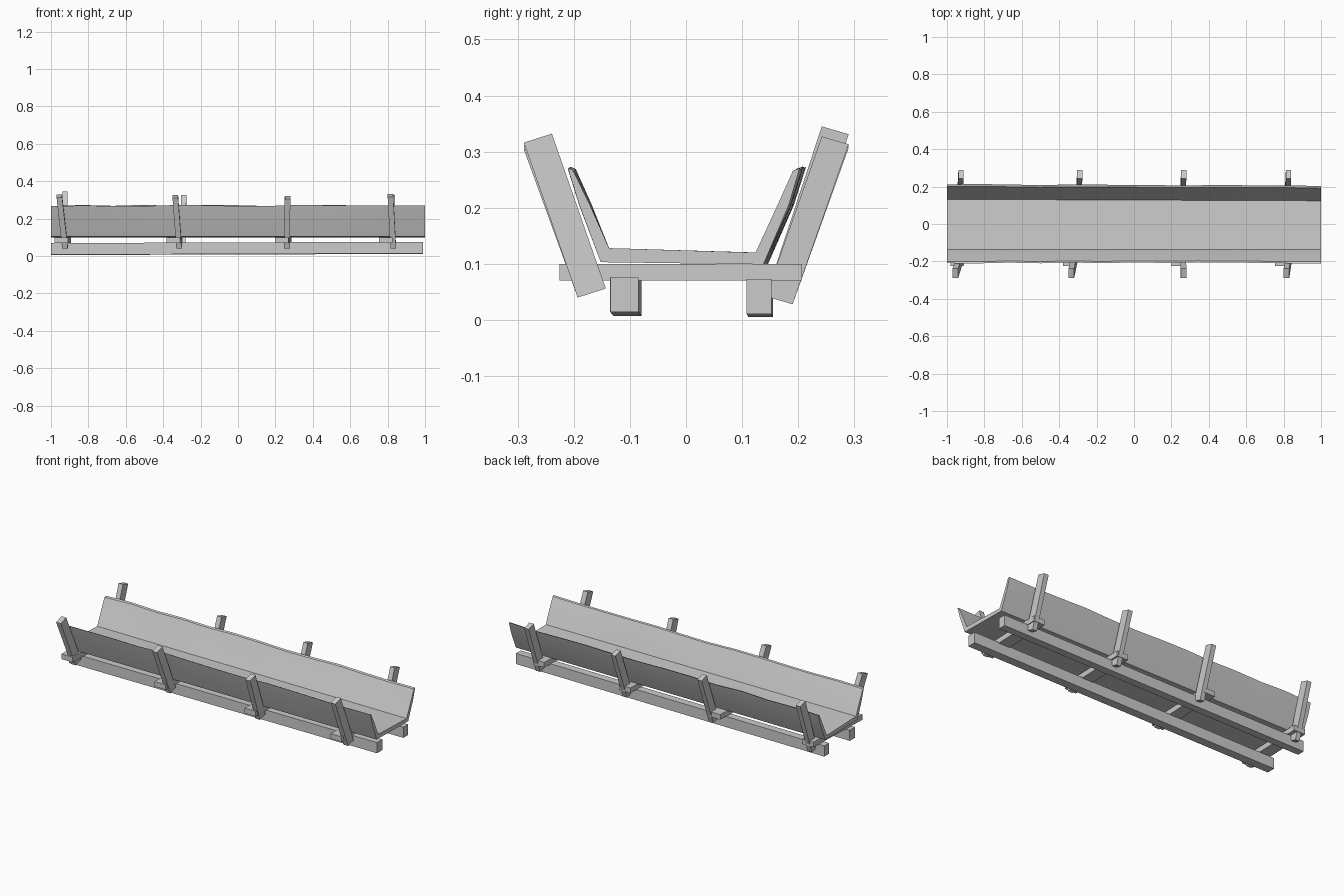
import bpy, bmesh, random
from mathutils import Vector

random.seed(4)
if "Cube" in bpy.data.objects:
    bpy.data.objects.remove(bpy.data.objects["Cube"])

wood = bpy.data.materials.new("grey_wood")
wood.use_nodes = True
GREY = (0.6, 0.6, 0.6, 1)
wood.diffuse_color = GREY
wood.node_tree.nodes["Principled BSDF"].inputs["Base Color"].default_value = GREY


def loft(name, rings, smooth=False):
    """Skin matching cross-sections into a closed solid."""
    bm = bmesh.new()
    loops = [[bm.verts.new(p) for p in ring] for ring in rings]
    n = len(loops[0])
    for a, b in zip(loops, loops[1:]):
        for i in range(n):
            j = (i + 1) % n
            bm.faces.new((a[i], a[j], b[j], b[i]))
    bm.faces.new(loops[0])
    bm.faces.new(loops[-1])
    bmesh.ops.recalc_face_normals(bm, faces=bm.faces)
    mesh = bpy.data.meshes.new(name)
    bm.to_mesh(mesh)
    bm.free()
    mesh.materials.append(wood)
    obj = bpy.data.objects.new(name, mesh)
    bpy.context.collection.objects.link(obj)
    if smooth:
        bpy.ops.object.select_all(action="DESELECT")
        obj.select_set(True)
        bpy.context.view_layer.objects.active = obj
        bpy.ops.object.shade_smooth_by_angle(angle=0.5)
    return obj


def beam(name, start, end, u, v):
    """Square timber between two points; u and v are half-size vectors."""
    u, v = Vector(u), Vector(v)
    rings = [[Vector(c) + u * s + v * t for s, t in ((-1, -1), (1, -1), (1, 1), (-1, 1))]
             for c in (start, end)]
    return loft(name, rings)


# Trough: open channel with flared, slightly uneven walls
profile = [(-0.208, 0.270), (-0.189, 0.205), (-0.152, 0.103),
           (0.142, 0.099), (0.188, 0.205), (0.208, 0.270),
           (0.196, 0.266), (0.168, 0.205), (0.128, 0.120),
           (-0.137, 0.128), (-0.170, 0.205), (-0.199, 0.266)]
sections = []
STATIONS = 13
for k in range(STATIONS):
    x = -1 + 2 * k / (STATIONS - 1)
    wob = {side: (random.uniform(-0.003, 0.003), random.uniform(-0.004, 0.004))
           for side in (-1, 1)}
    ring = []
    for y, z in profile:
        dy, dz = wob[1 if y > 0 else -1]
        lift = max(0, (z - 0.13) / 0.14)
        drift = -0.004 * x if y > 0 else 0
        ring.append((x, y + drift + dy * lift, z + dz * lift))
    sections.append(ring)
loft("trough", sections, smooth=True)

# Two long ground rails, rising slightly towards the left end
beam("front_rail", (-1, -0.104, 0.038), (0.99, -0.110, 0.045), (0, 0.025, 0), (0, 0, 0.031))
beam("back_rail", (-1, 0.133, 0.036), (0.99, 0.130, 0.042), (0, 0.022, 0), (0, 0, 0.031))

# Cross bars with a leaning post at each end
#       bar x, front post top x / bottom x / top z, back post x / top z
frames = [(-0.945, -0.955, -0.925, 0.320, -0.925, 0.338),
          (-0.345, -0.335, -0.315, 0.317, -0.290, 0.318),
          (0.235, 0.265, 0.262, 0.312, 0.266, 0.314),
          (0.790, 0.815, 0.830, 0.324, 0.826, 0.320)]
for i, (bar, ftop, fbot, fz, back, bz) in enumerate(frames, 1):
    beam(f"cross_bar_{i}", (bar, -0.225, 0.085), (bar + 0.015, 0.207, 0.085),
         (0.036, 0, 0), (0, 0, 0.015))
    beam(f"front_post_{i}", (fbot, -0.168, 0.048), (ftop, -0.264, fz),
         (0.015, 0, 0), (0, 0.025, 0.008))
    beam(f"back_post_{i}", (back - 0.005, 0.166, 0.035), (back, 0.266, bz),
         (0.014, 0, 0), (0, 0.024, -0.007))
